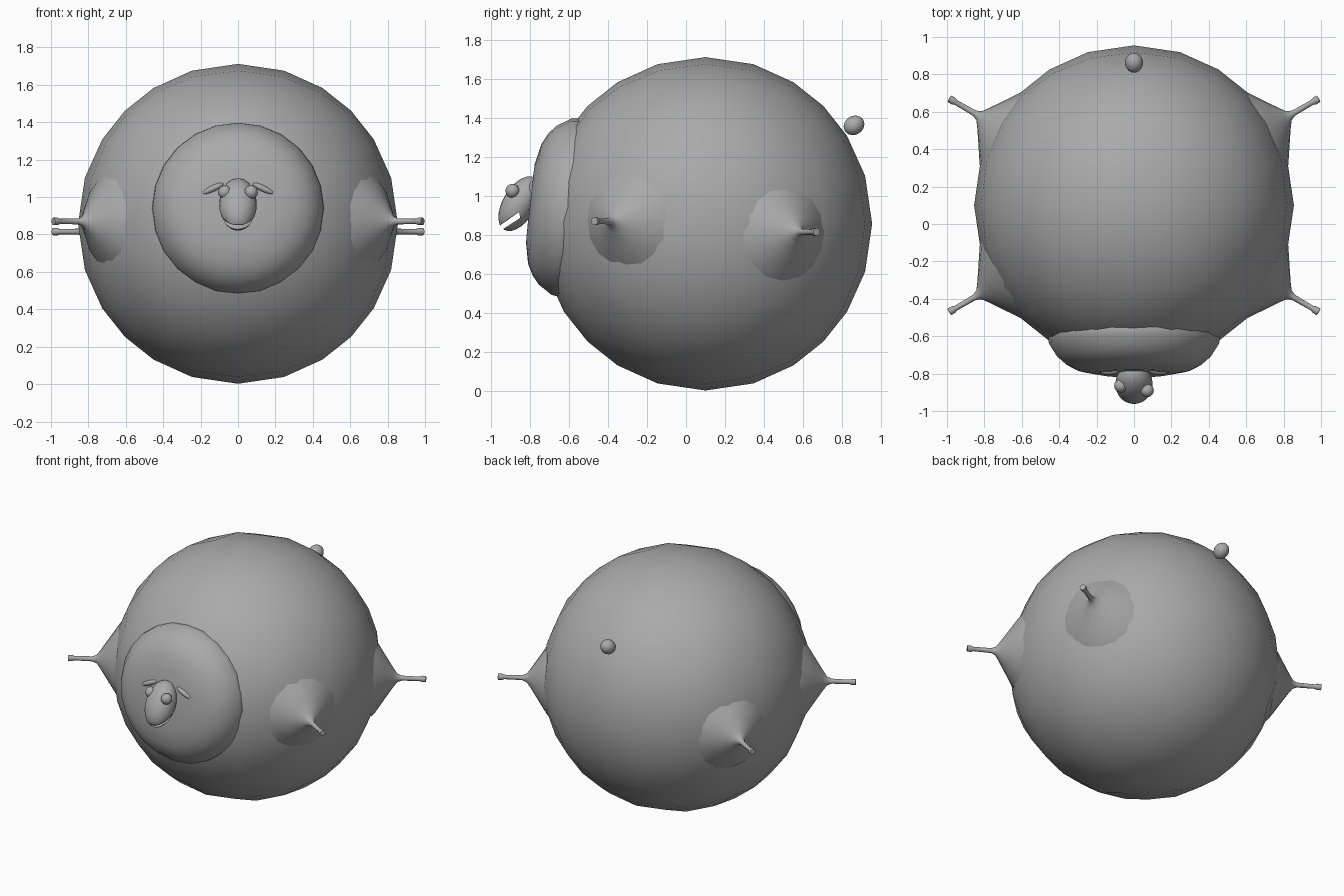
import bpy, bmesh, math
from mathutils import Vector, Matrix

if "Cube" in bpy.data.objects:
    bpy.data.objects.remove(bpy.data.objects["Cube"])

GREY = (0.4, 0.4, 0.4, 1)
mat = bpy.data.materials.new("plain grey")
mat.use_nodes = True
mat.diffuse_color = GREY
mat.node_tree.nodes["Principled BSDF"].inputs["Base Color"].default_value = GREY

BODY = Vector((0, 0.1, 0.857))
RADIUS = 0.855


def finish(bm, name, angle=60):
    bmesh.ops.recalc_face_normals(bm, faces=bm.faces)
    mesh = bpy.data.meshes.new(name)
    bm.to_mesh(mesh)
    bm.free()
    mesh.materials.append(mat)
    ob = bpy.data.objects.new(name, mesh)
    bpy.context.collection.objects.link(ob)
    bpy.ops.object.select_all(action="DESELECT")
    ob.select_set(True)
    bpy.context.view_layer.objects.active = ob
    bpy.ops.object.shade_smooth_by_angle(angle=math.radians(angle))
    return ob


def lathe(name, profile, origin, axis, sides):
    """Spin (radius, height) points around an axis through origin."""
    bm = bmesh.new()
    verts = [bm.verts.new((r, 0, h)) for r, h in profile]
    edges = [bm.edges.new(pair) for pair in zip(verts, verts[1:])]
    bmesh.ops.spin(bm, geom=verts + edges, cent=(0, 0, 0), axis=(0, 0, 1),
                   angle=math.tau, steps=sides, use_merge=True)
    bmesh.ops.remove_doubles(bm, verts=bm.verts, dist=0.0005)
    turn = Vector(axis).to_track_quat("Z", "Y").to_matrix().to_4x4()
    bm.transform(Matrix.Translation(origin) @ turn)
    return finish(bm, name)


def ellipsoid(name, centre, size, axis=(0, 0, 1), segments=20):
    """Ellipsoid whose local z follows the given axis."""
    bm = bmesh.new()
    bmesh.ops.create_uvsphere(bm, u_segments=segments, v_segments=segments // 2 + 2, radius=1)
    turn = Vector(axis).to_track_quat("Z", "Y").to_matrix().to_4x4()
    bm.transform(Matrix.Translation(centre) @ turn @ Matrix.Diagonal((*size, 1)))
    return finish(bm, name)


# Round body: a gridded cube pushed out to a sphere
bm = bmesh.new()
bmesh.ops.create_cube(bm, size=2)
bmesh.ops.subdivide_edges(bm, edges=bm.edges, cuts=5, use_grid_fill=True)
for v in bm.verts:
    even = Vector([math.tan(c * math.pi / 4) for c in v.co])
    v.co = BODY + (even + v.co).normalized() * RADIUS
finish(bm, "body")

# Swollen neck at the front
lathe("neck", [(0.43, -0.12), (0.46, 0), (0.455, 0.04), (0.41, 0.11), (0.37, 0.145),
               (0.31, 0.177), (0.2, 0.2), (0, 0.203)],
      (0, -0.6, 0.94), (0, -0.99, 0.11), 24)

# Legs rising out of cones
leg_profile = [(0.25, 0.8), (0.225, 0.823), (0.13, 0.886), (0.06, 0.933), (0.028, 0.957),
               (0.016, 0.985), (0.014, 1.1), (0.02, 1.115), (0.02, 1.14), (0, 1.142)]
for side, x in (("left", 1), ("right", -1)):
    for end, y, z in (("front", -0.5, 0.87), ("rear", 0.5, 0.815)):
        lathe(f"{end}_{side}_leg", leg_profile, (0, BODY.y, z), (x * 0.866, y, 0), 16)

# Tail
ellipsoid("tail", (0, 0.862, 1.362), (0.048, 0.048, 0.055), (0, 0.8, 0.5))

# Head with a slot cut for the mouth
head = ellipsoid("head", (0, -0.855, 0.96), (0.1, 0.085, 0.155), (0, -0.5, -0.85), 24)
bm = bmesh.new()
slot = [(-0.856, 0.918), (-1.0, 0.816), (-0.985, 0.8), (-0.851, 0.887)]
face = bm.faces.new([bm.verts.new((-0.2, y, z)) for y, z in slot])
new = bmesh.ops.extrude_face_region(bm, geom=[face])["geom"]
bmesh.ops.translate(bm, vec=(0.4, 0, 0), verts=[g for g in new if isinstance(g, bmesh.types.BMVert)])
cutter = finish(bm, "mouth_cutter")
cutter.hide_render = True
cut = head.modifiers.new("mouth", "BOOLEAN")
cut.operation = "DIFFERENCE"
cut.object = cutter
bpy.context.view_layer.objects.active = head
bpy.ops.object.modifier_move_to_index(modifier=cut.name, index=0)
bpy.ops.object.modifier_apply(modifier=cut.name)
bpy.data.objects.remove(cutter)

# Eyes and drooping ears
for side, x, y in (("left", 1, -0.89), ("right", -1, -0.865)):
    ellipsoid(f"{side}_eye", (x * 0.07, y, 1.026), (0.036, 0.036, 0.036))
    ellipsoid(f"{side}_ear", (x * 0.135, -0.782, 1.045), (0.024, 0.018, 0.065),
              (x * 0.9, 0, -0.43), 16)
